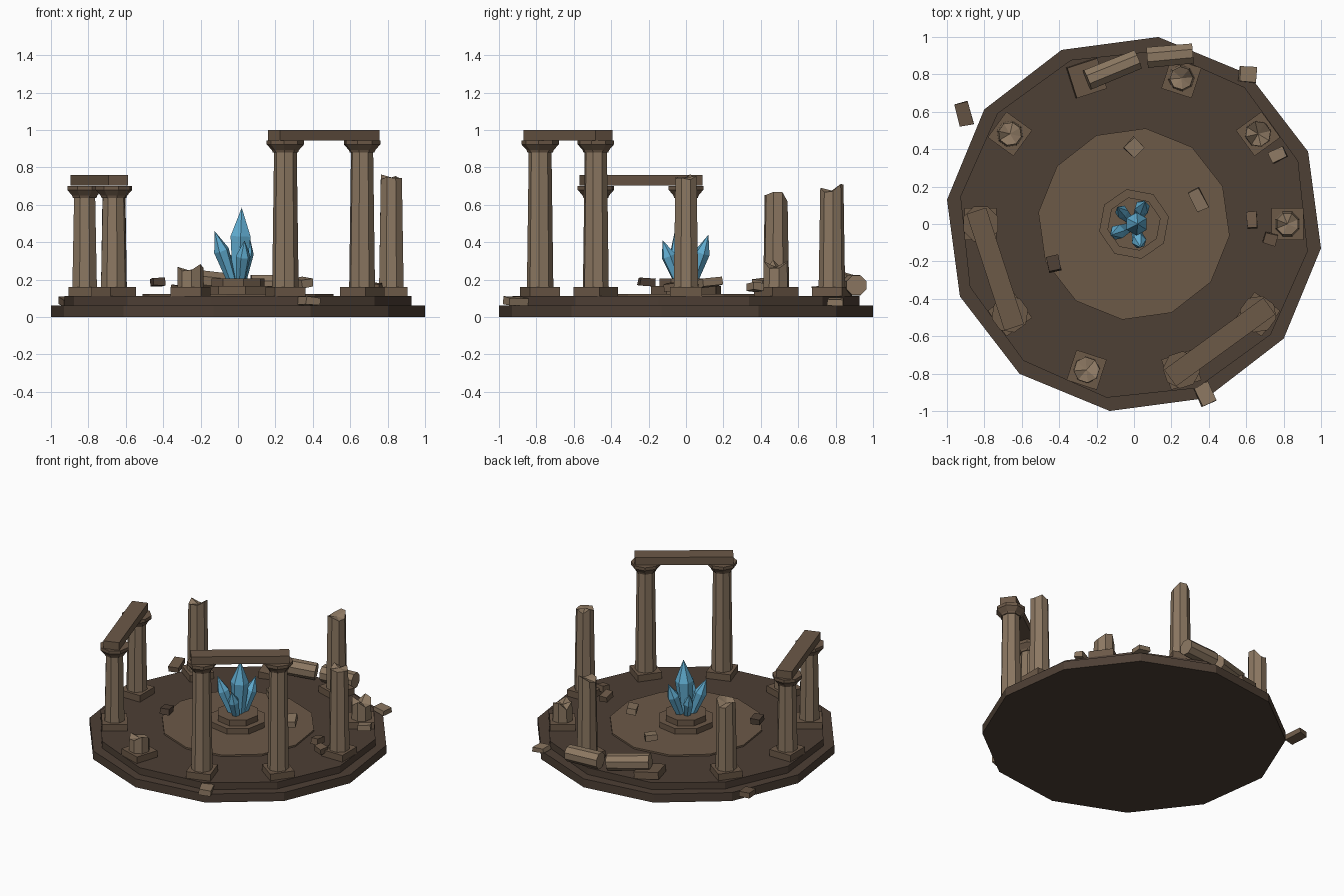
import bpy, bmesh, random
from math import sin, cos, pi, radians, hypot, atan2
from mathutils import Matrix, Vector

if "Cube" in bpy.data.objects:
    bpy.data.objects.remove(bpy.data.objects["Cube"])

random.seed(4)

def material(name, r, g, b):
    m = bpy.data.materials.new(name)
    m.diffuse_color = (r, g, b, 1)
    m.use_nodes = True
    m.node_tree.nodes["Principled BSDF"].inputs["Base Color"].default_value = m.diffuse_color
    return m

DARK = material("dark_stone", .075, .05, .035)
MID = material("mid_stone", .15, .10, .064)
LIGHT = material("light_stone", .26, .185, .12)
BLUE = material("crystal_blue", .12, .42, .64)

def finish(name, bm, mat, matrix):
    bmesh.ops.recalc_face_normals(bm, faces=bm.faces)
    me = bpy.data.meshes.new(name)
    bm.to_mesh(me)
    bm.free()
    me.materials.append(mat)
    ob = bpy.data.objects.new(name, me)
    ob.matrix_world = matrix
    bpy.context.collection.objects.link(ob)
    return ob

def loft(name, profile, sides, mat, matrix=Matrix(), turn=0, jag=0):
    """Stack of (radius, height) rings; radius 0 makes a tip, jag breaks the top."""
    bm = bmesh.new()
    rings = []
    for k, (r, z) in enumerate(profile):
        if r == 0:
            rings.append([bm.verts.new((0, 0, z))])
            continue
        top = jag if k == len(profile) - 1 else 0
        ring = []
        for i in range(sides):
            a = radians(turn) + 2 * pi * i / sides
            ring.append(bm.verts.new((r * cos(a), r * sin(a), z - random.random() * top)))
        rings.append(ring)
    for lo, hi in zip(rings, rings[1:]):
        for i in range(sides):
            j = (i + 1) % sides
            if len(hi) == 1:
                bm.faces.new((lo[i], lo[j], hi[0]))
            else:
                bm.faces.new((lo[i], lo[j], hi[j], hi[i]))
    bm.faces.new(rings[0][::-1])
    if jag:
        c = bm.verts.new((0, 0, profile[-1][1] - jag * .7))
        for i in range(sides):
            bm.faces.new((rings[-1][i], rings[-1][(i + 1) % sides], c))
    elif len(rings[-1]) > 1:
        bm.faces.new(rings[-1])
    return finish(name, bm, mat, matrix)

def block(name, size, loc, rot, mat, wobble=0, tilt=(0, 0)):
    bm = bmesh.new()
    bmesh.ops.create_cube(bm, size=1)
    for v in bm.verts:
        v.co = Vector([c * s * (1 - random.random() * wobble) for c, s in zip(v.co, size)])
    m = (Matrix.Translation(loc) @ Matrix.Rotation(radians(rot), 4, 'Z')
         @ Matrix.Rotation(radians(tilt[0]), 4, 'X') @ Matrix.Rotation(radians(tilt[1]), 4, 'Y'))
    return finish(name, bm, mat, m)

def along(start, end):
    """Frame at start whose z axis points to end, and the distance."""
    start, d = Vector(start), Vector(end) - Vector(start)
    return Matrix.Translation(start) @ d.to_track_quat('Z', 'Y').to_matrix().to_4x4(), d.length

# Platform tiers, floor disc and pedestal
loft("platform_lower", [(1.008, 0), (1.008, .062)], 12, DARK, turn=-7.4)
loft("platform_upper", [(.94, .062), (.94, .112)], 12, DARK, turn=-9)
loft("floor_disc", [(.515, .11), (.515, .124)], 12, MID, turn=-7)
loft("pedestal_lower", [(.19, .12), (.19, .165)], 8, MID, turn=12)
loft("pedestal_upper", [(.145, .165), (.145, .207)], 8, MID, turn=12)

# Columns: angle -> (kind, top height)
columns = {0: ("broken", .785), 36: ("broken", .305), 72: ("broken", .715),
           108: ("fallen", 0), 144: ("broken", .67), 180: ("whole", .702),
           216: ("whole", .702), 252: ("broken", .285), 288: ("whole", .945),
           324: ("whole", .945)}
for ang, (kind, top) in columns.items():
    a = radians(ang)
    x, y = .82 * cos(a), .82 * sin(a)
    at = Matrix.Translation((x, y, 0))
    tilt = (6, -4) if kind == "fallen" else (0, 0)
    block(f"plinth_{ang}", (.17, .17, .05), (x, y, .135), ang, MID, tilt=tilt)
    if kind == "broken":
        r_top = .071 - .012 * (top - .16) / .75
        loft(f"broken_shaft_{ang}", [(.071, .158), (r_top, top)], 8, LIGHT, at,
             ang + 22.5, jag=.055)
    elif kind == "whole":
        loft(f"shaft_{ang}", [(.071, .158), (.061, top - .06)], 8, LIGHT, at, ang + 22.5)
        loft(f"capital_{ang}", [(.068, top - .065), (.073, top - .052), (.1, top - .022),
                                (.1, top)], 8, MID, at, ang + 22.5)

# Lintels bridging the whole pairs
for name, ang, z in (("tall_lintel", 306, .972), ("low_lintel", 198, .731)):
    r = .82 * cos(radians(18))
    a = radians(ang)
    block(name, (.11, .655, .056), (r * cos(a), r * sin(a), z), ang, MID)

# Fallen column in two drums
for name, s, e, r in (("fallen_drum_a", (-.25, .77, .20), (.02, .88, .17), .06),
                      ("fallen_drum_b", (.07, .89, .17), (.315, .912, .17), .06)):
    m, length = along(s, e)
    loft(name, [(r, 0), (r * .96, length)], 8, LIGHT, m, 22.5)

# Crystals: base point, tip, widest radius
crystals = [((.005, 0, .2), (.02, 0, .585), .062),
            ((-.035, -.02, .2), (-.125, -.06, .46), .042),
            ((.02, .04, .2), (.06, .12, .44), .042),
            ((.015, -.045, .2), (.035, -.125, .41), .04),
            ((-.03, .03, .2), (-.09, .09, .39), .036)]
for i, (s, e, r) in enumerate(crystals):
    m, length = along(s, e)
    loft(f"crystal_{i}", [(r * .62, -.01), (r, length * .6), (0, length)], 6, BLUE, m, 20 * i)

# Scattered rubble: size, location, turn, material
rubble = [((.08, .135, .04), (-.91, .59, .083), 15, MID),
          ((.10, .09, .035), (.61, .80, .083), -4, LIGHT),
          ((.09, .125, .045), (.38, -.91, .085), 25, LIGHT),
          ((.085, .085, .045), (0, .41, .182), 45, LIGHT),
          ((.07, .125, .045), (.345, .13, .185), 27, LIGHT),
          ((.07, .09, .045), (-.43, -.21, .187), 12, DARK),
          ((.06, .095, .045), (.63, .02, .16), 5, MID),
          ((.075, .065, .045), (.73, -.08, .16), -15, MID),
          ((.095, .065, .045), (.77, .37, .16), 25, LIGHT)]
for i, (size, loc, rot, mat) in enumerate(rubble):
    block(f"rubble_{i}", size, loc, rot, mat, .15, (random.uniform(-9, 9), random.uniform(-9, 9)))
